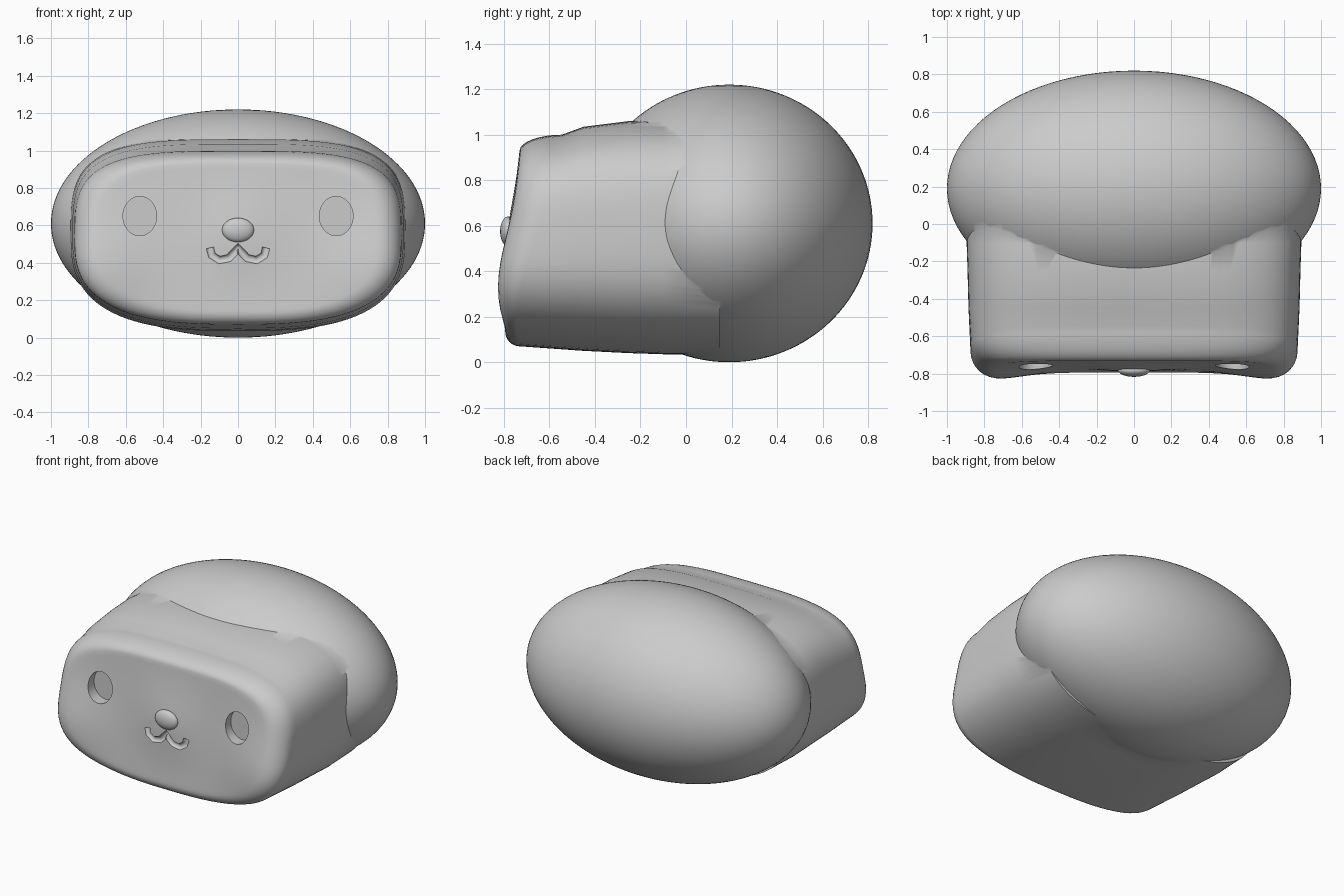
import bpy, bmesh, math
from mathutils import Matrix

cube = bpy.data.objects.get("Cube")
if cube:
    bpy.data.objects.remove(cube, do_unlink=True)

grey = bpy.data.materials.new("plain grey")
grey.use_nodes = True
colour = (0.6, 0.6, 0.6, 1)
grey.diffuse_color = colour
grey.node_tree.nodes["Principled BSDF"].inputs["Base Color"].default_value = colour


def link(name, bm):
    mesh = bpy.data.meshes.new(name)
    bmesh.ops.recalc_face_normals(bm, faces=bm.faces)
    bm.to_mesh(mesh)
    bm.free()
    mesh.materials.append(grey)
    obj = bpy.data.objects.new(name, mesh)
    bpy.context.collection.objects.link(obj)
    return obj


def ellipsoid(name, centre, radii, u=48, v=32):
    bm = bmesh.new()
    bmesh.ops.create_uvsphere(bm, u_segments=u, v_segments=v, radius=1)
    bm.transform(Matrix.Translation(centre) @ Matrix.Diagonal((*radii, 1)))
    return link(name, bm)


def activate(obj):
    bpy.ops.object.select_all(action='DESELECT')
    obj.select_set(True)
    bpy.context.view_layer.objects.active = obj


def boolean(target, other, operation):
    mod = target.modifiers.new(operation.lower(), 'BOOLEAN')
    mod.operation, mod.object, mod.solver = operation, other, 'EXACT'
    activate(target)
    bpy.ops.object.modifier_apply(modifier=mod.name)
    bpy.data.objects.remove(other, do_unlink=True)


# Head cross-section: rounded box, softer at the chin than at the brow
def section(angle, half_w, top, bottom):
    c, s = math.cos(angle), math.sin(angle)
    power = 2 / (3.5 if s > 0 else 2.8)
    x = half_w * math.copysign(abs(c) ** power, c)
    z = (top - bottom) / 2 * math.copysign(abs(s) ** power, s)
    return x, z, (top + bottom) / 2


def bump(dx, dz, size):
    return math.exp(-(dx * dx + dz * dz) / (size * size))


# Face relief: leaning forehead, muzzle, cheeks and a rolled rim
def face_y(x, z, s):
    y = -0.765 + 0.08 * (z - 0.5)
    y -= 0.025 * bump(x, z - 0.55, 0.22) + 0.05 * bump(abs(x) - 0.76, z - 0.36, 0.27)
    t = max(0, (s - 0.85) / 0.15)
    return y + (0.06 + 0.12 * z) * (1 - math.sqrt(max(0, 1 - t * t)))


def build_head():
    bm = bmesh.new()
    count = 96
    angles = [2 * math.pi * i / count for i in range(count)]
    scales = [0.05 * i for i in range(1, 18)]
    scales += [0.85 + 0.15 * math.sin(math.pi / 2 * i / 8) for i in range(1, 9)]
    rings = []
    for s in scales:
        ring = []
        for a in angles:
            x, z, mid = section(a, 0.875, 1.0, 0.07)
            x, z = x * s, mid + z * s
            ring.append(bm.verts.new((x, face_y(x, z, s), z)))
        rings.append(ring)
    for y, half_w, top, bottom in ((-0.45, 0.885, 1.035, 0.05), (-0.25, 0.89, 1.06, 0.04),
                                   (-0.1, 0.895, 1.065, 0.035), (0.15, 0.88, 1.06, 0.035)):
        ring = []
        for a in angles:
            x, z, mid = section(a, half_w, top, bottom)
            ring.append(bm.verts.new((x, y, mid + z)))
        rings.append(ring)
    for r, q in zip(rings, rings[1:]):
        for i in range(count):
            j = (i + 1) % count
            bm.faces.new((r[i], r[j], q[j], q[i]))
    hub = bm.verts.new((0, face_y(0, 0.535, 0), 0.535))
    for i in range(count):
        bm.faces.new((hub, rings[0][i], rings[0][(i + 1) % count]))
    bm.faces.new(rings[-1])
    return link("head", bm)


# Round body joined with the head and a small nose
body = ellipsoid("body_and_head", (0, 0.19, 0.61), (1, 0.63, 0.61), 96, 64)
boolean(body, build_head(), 'UNION')
boolean(body, ellipsoid("nose", (0, -0.782, 0.575), (0.085, 0.035, 0.065)), 'UNION')

# Eye sockets
for side in (-1, 1):
    bm = bmesh.new()
    bmesh.ops.create_cone(bm, cap_ends=True, segments=40, radius1=1, radius2=1, depth=1)
    bm.transform(Matrix.Translation((side * 0.525, -0.8, 0.65)) @ Matrix.Diagonal((0.09, 0.2, 0.105, 1))
                 @ Matrix.Rotation(math.pi / 2, 4, 'X'))
    boolean(body, link("eye_cutter", bm), 'DIFFERENCE')

# Mouth groove: two cups meeting under the nose
half = [(0.15, 0.48), (0.14, 0.44), (0.1, 0.415), (0.05, 0.425), (0.02, 0.455)]
path = [(-x, z) for x, z in half] + [(0, 0.485)] + half[::-1]
curve = bpy.data.curves.new("mouth_cutter", 'CURVE')
curve.dimensions = '3D'
curve.bevel_depth, curve.bevel_resolution, curve.use_fill_caps = 0.022, 4, True
spline = curve.splines.new('POLY')
spline.points.add(len(path) - 1)
for point, (x, z) in zip(spline.points, path):
    point.co = (x, face_y(x, z, 0) - 0.005, z, 1)
mouth = bpy.data.objects.new("mouth_cutter", curve)
bpy.context.collection.objects.link(mouth)
activate(mouth)
bpy.ops.object.convert(target='MESH')
boolean(body, bpy.context.view_layer.objects.active, 'DIFFERENCE')

# Single material, smooth shading with crisp socket rims
body.data.materials.clear()
body.data.materials.append(grey)
for face in body.data.polygons:
    face.material_index = 0
activate(body)
bpy.ops.object.shade_smooth_by_angle(angle=math.radians(35))
